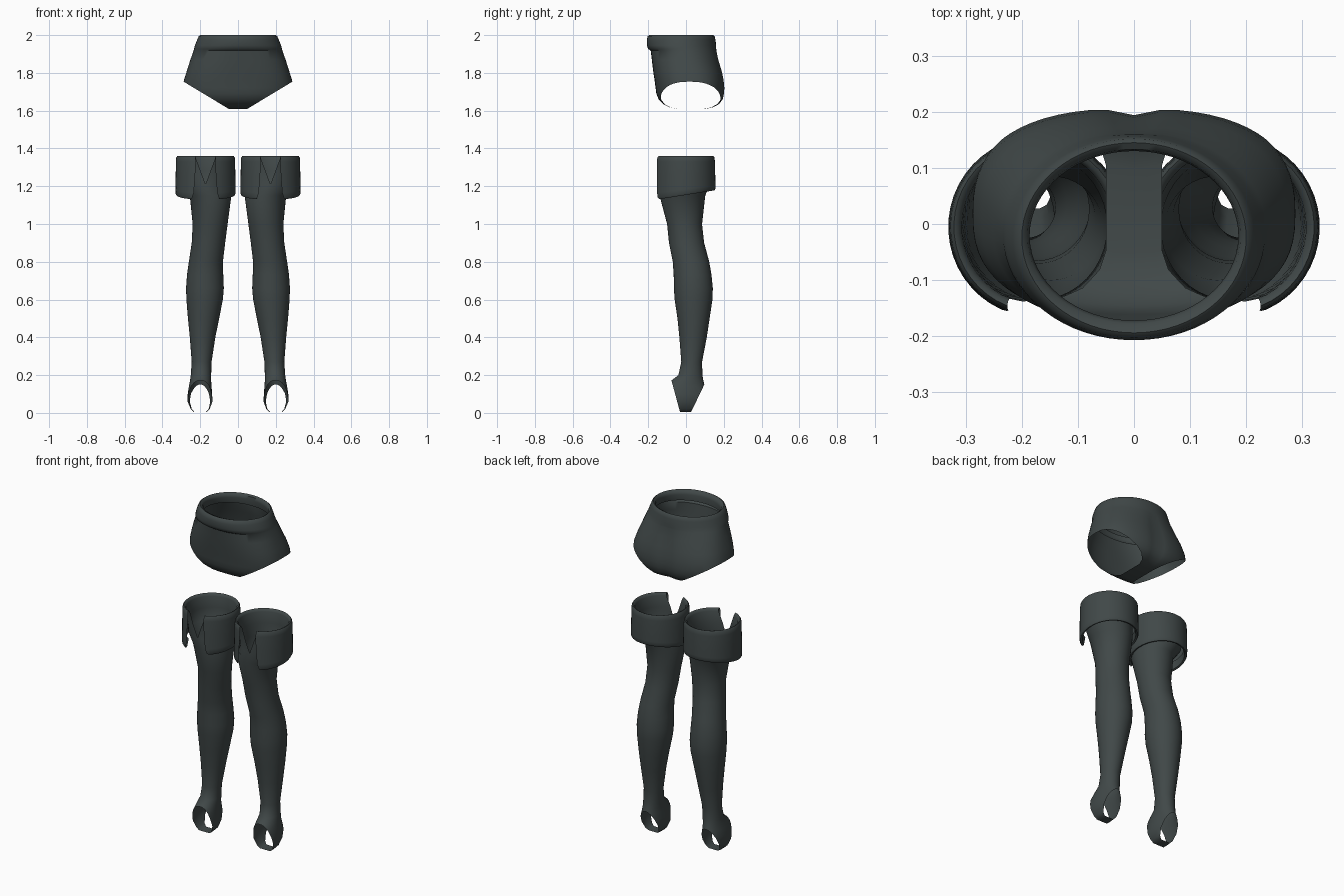
import bpy, bmesh, math
from mathutils import Vector

mat = bpy.data.materials.new("charcoal_fabric")
mat.diffuse_color = (0.052, 0.065, 0.065, 1)


def ring(bm, x0, x1, y0, y1, z, n, gap=0.0, tilt=0.0, power=2.0, cleft=0.0):
    """Horizontal superellipse row, optionally open at the front by a gap angle."""
    cx, cy, rx, ry = (x0 + x1) / 2, (y0 + y1) / 2, (x1 - x0) / 2, (y1 - y0) / 2
    row = []
    for j in range(n + 1):
        a = -math.pi / 2 + gap + (2 * math.pi - 2 * gap) * j / n
        c, s = math.cos(a), math.sin(a)
        x = cx + rx * math.copysign(abs(c) ** (2 / power), c)
        y = cy + ry * math.copysign(abs(s) ** (2 / power), s)
        if s > 0:
            y -= cleft * math.exp(-(x / 0.035) ** 2)
        row.append(bm.verts.new((x, y, z + tilt * y)))
    return row


def loft(bm, rows):
    for a, b in zip(rows, rows[1:]):
        for j in range(len(a) - 1):
            bm.faces.new((a[j], a[j + 1], b[j + 1], b[j]))


def cut(bm, point, normal):
    """Trim away everything on the normal side of a plane."""
    bmesh.ops.bisect_plane(bm, geom=bm.verts[:] + bm.edges[:] + bm.faces[:],
                           plane_co=Vector(point), plane_no=Vector(normal),
                           clear_outer=True)


def finish(bm, name):
    bmesh.ops.recalc_face_normals(bm, faces=bm.faces[:])
    me = bpy.data.meshes.new(name)
    bm.to_mesh(me)
    bm.free()
    me.materials.append(mat)
    ob = bpy.data.objects.new(name, me)
    bpy.context.collection.objects.link(ob)
    bpy.ops.object.select_all(action='DESELECT')
    ob.select_set(True)
    bpy.context.view_layer.objects.active = ob
    bpy.ops.object.shade_smooth_by_angle(angle=math.radians(50))


# Stocking rows from sole to thigh: z, inner x, outer x, front y, back y
LEG = [
    (0.005, .165, .235, -.12, .08), (0.02, .15, .25, -.14, .10),
    (0.06, .135, .267, -.15, .11), (0.10, .137, .266, -.14, .115),
    (0.14, .14, .26, -.11, .10), (0.17, .142, .254, -.08, .092),
    (0.20, .142, .25, -.04, .087), (0.27, .14, .245, -.025, .085),
    (0.40, .12, .255, -.035, .11), (0.50, .10, .265, -.045, .125),
    (0.60, .08, .273, -.06, .14), (0.66, .075, .275, -.064, .142),
    (0.73, .078, .27, -.065, .135), (0.80, .08, .26, -.07, .123),
    (0.90, .068, .245, -.09, .096), (1.00, .055, .24, -.10, .085),
    (1.15, .035, .255, -.14, .102)]
# Folded cuff rows: z, x radius, y radius, front opening angle, hem tilt
CUFF = [
    (1.21, .124, .130, 0, 0), (1.28, .130, .136, .2, 0),
    (1.345, .135, .138, .38, 0), (1.357, .142, .144, .38, 0),
    (1.36, .149, .151, .37, 0), (1.352, .155, .156, .35, 0),
    (1.33, .157, .158, .33, 0), (1.25, .158, .160, .36, .03),
    (1.185, .159, .161, .40, .13), (1.163, .159, .161, .46, .16),
    (1.154, .154, .156, .52, .16), (1.158, .144, .146, .52, .16),
    (1.20, .138, .141, .46, .1)]


def stocking(side, name):
    bm = bmesh.new()
    n = 40
    rows = [ring(bm, x0, x1, y0, y1, z, n) for z, x0, x1, y0, y1 in LEG]
    rows += [ring(bm, .172 - rx, .172 + rx, -.005 - ry, -.005 + ry, z, n, g, t)
             for z, rx, ry, g, t in CUFF]
    loft(bm, rows)
    bm.faces.new(rows[0][:-1])                       # sole
    bmesh.ops.remove_doubles(bm, verts=bm.verts[:], dist=1e-5)
    cut(bm, (0, -.075, .165), (0, -1, -.27))         # toe opening
    cut(bm, (0, .092, .14), (0, 1, -.48))            # heel opening
    for v in bm.verts:
        v.co.x *= side
    finish(bm, name)


stocking(1, "left_stocking")
stocking(-1, "right_stocking")

# Shorts rows from crotch to waistband, then folded inside: z, half width, front y, back y
SHORTS = [
    (1.610, .13, -.05, .11), (1.617, .18, -.085, .145), (1.635, .23, -.12, .178),
    (1.66, .265, -.145, .197), (1.69, .285, -.157, .204), (1.72, .291, -.161, .206),
    (1.76, .287, -.166, .202), (1.81, .271, -.174, .192), (1.87, .252, -.181, .174),
    (1.918, .235, -.187, .163), (1.926, .233, -.200, .162), (1.945, .228, -.207, .160),
    (1.975, .216, -.207, .156), (1.994, .208, -.203, .152), (2.0, .200, -.194, .145),
    (1.993, .190, -.178, .133), (1.975, .186, -.172, .130), (1.94, .195, -.172, .135)]
bm = bmesh.new()
rows = []
for z, hw, y0, y1 in SHORTS:
    low = min(1, max(0, (1.95 - z) / .15))
    rows.append(ring(bm, -hw, hw, y0, y1, z, 64, power=2 + .5 * low, cleft=.012 * low))
loft(bm, rows)
bm.faces.new(rows[0][:-1])                           # crotch
bmesh.ops.remove_doubles(bm, verts=bm.verts[:], dist=1e-5)
for s in (1, -1):                                    # slanted leg openings
    cut(bm, (s * .05, 0, 1.61), (s * .14, 0, -.232))
finish(bm, "shorts")
